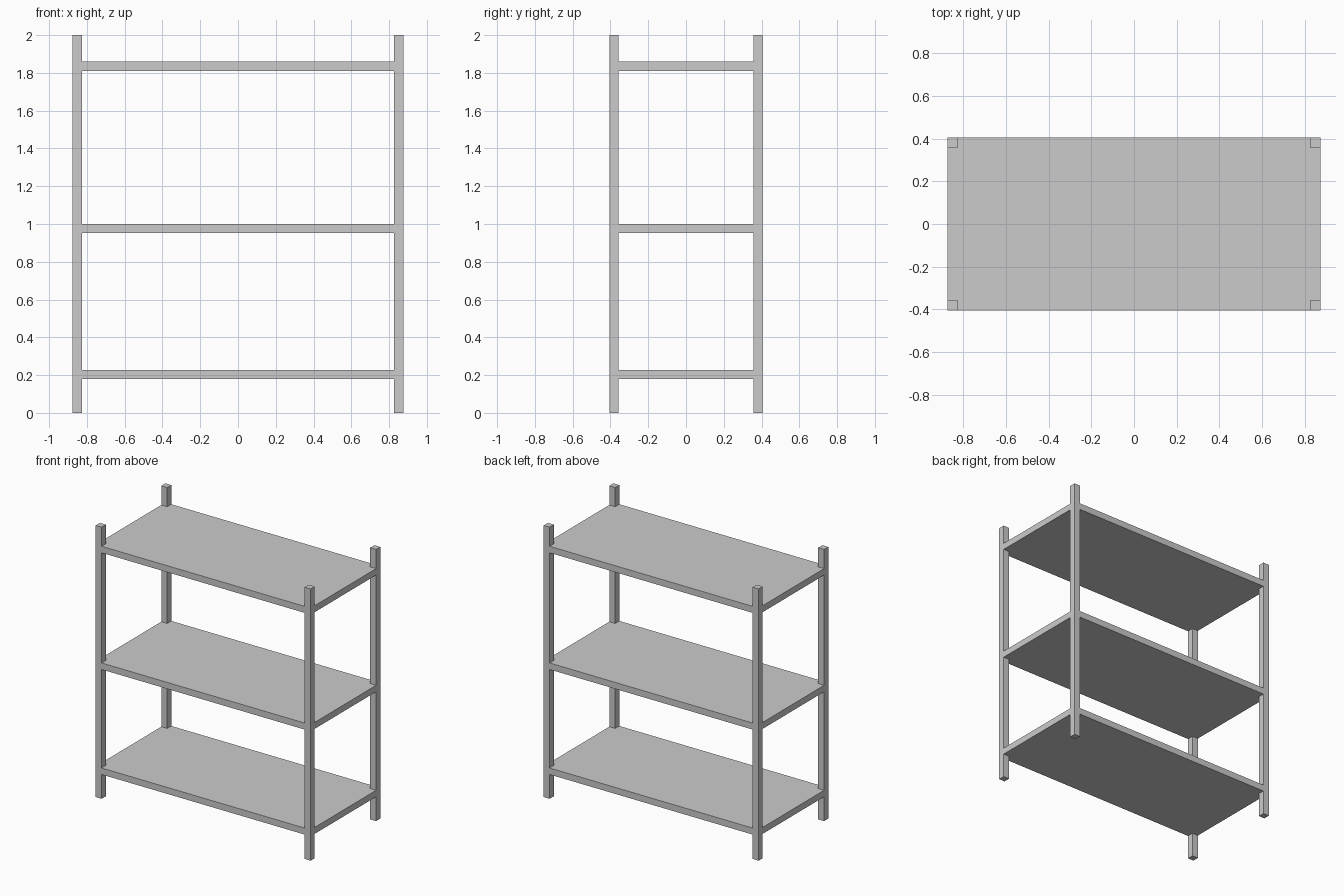
import bpy, bmesh

if "Cube" in bpy.data.objects:
    bpy.data.objects.remove(bpy.data.objects["Cube"])

HX, HY, HEIGHT = 0.875, 0.405, 2.0   # outer half sizes and height
POST = 0.048                         # square post width
THICK = 0.048                        # shelf thickness
SHELF_TOPS = {"bottom": 0.227, "middle": 1.0, "top": 1.859}


def prism(name, outline, z0, z1):
    """Extrude a flat outline from z0 up to z1."""
    bm = bmesh.new()
    face = bm.faces.new([bm.verts.new((x, y, z0)) for x, y in outline])
    ext = bmesh.ops.extrude_face_region(bm, geom=[face])
    verts = [v for v in ext["geom"] if isinstance(v, bmesh.types.BMVert)]
    bmesh.ops.translate(bm, verts=verts, vec=(0, 0, z1 - z0))
    bmesh.ops.recalc_face_normals(bm, faces=bm.faces)
    mesh = bpy.data.meshes.new(name)
    bm.to_mesh(mesh)
    bm.free()
    obj = bpy.data.objects.new(name, mesh)
    bpy.context.collection.objects.link(obj)
    return obj


ix, iy = HX - POST, HY - POST

# Four corner posts
for sx, side in ((-1, "left"), (1, "right")):
    for sy, end in ((-1, "front"), (1, "back")):
        square = [(sx * ix, sy * iy), (sx * HX, sy * iy),
                  (sx * HX, sy * HY), (sx * ix, sy * HY)]
        prism(f"{end}_{side}_post", square, 0, HEIGHT)

# Shelves, notched at the corners to fit around the posts
corner = [(HX, iy), (ix, iy), (ix, HY)]
outline = []
for sx, sy in ((1, 1), (-1, 1), (-1, -1), (1, -1)):
    pts = corner if sx * sy > 0 else corner[::-1]
    outline += [(sx * x, sy * y) for x, y in pts]
for level, top in SHELF_TOPS.items():
    prism(f"{level}_shelf", outline, top - THICK, top)
